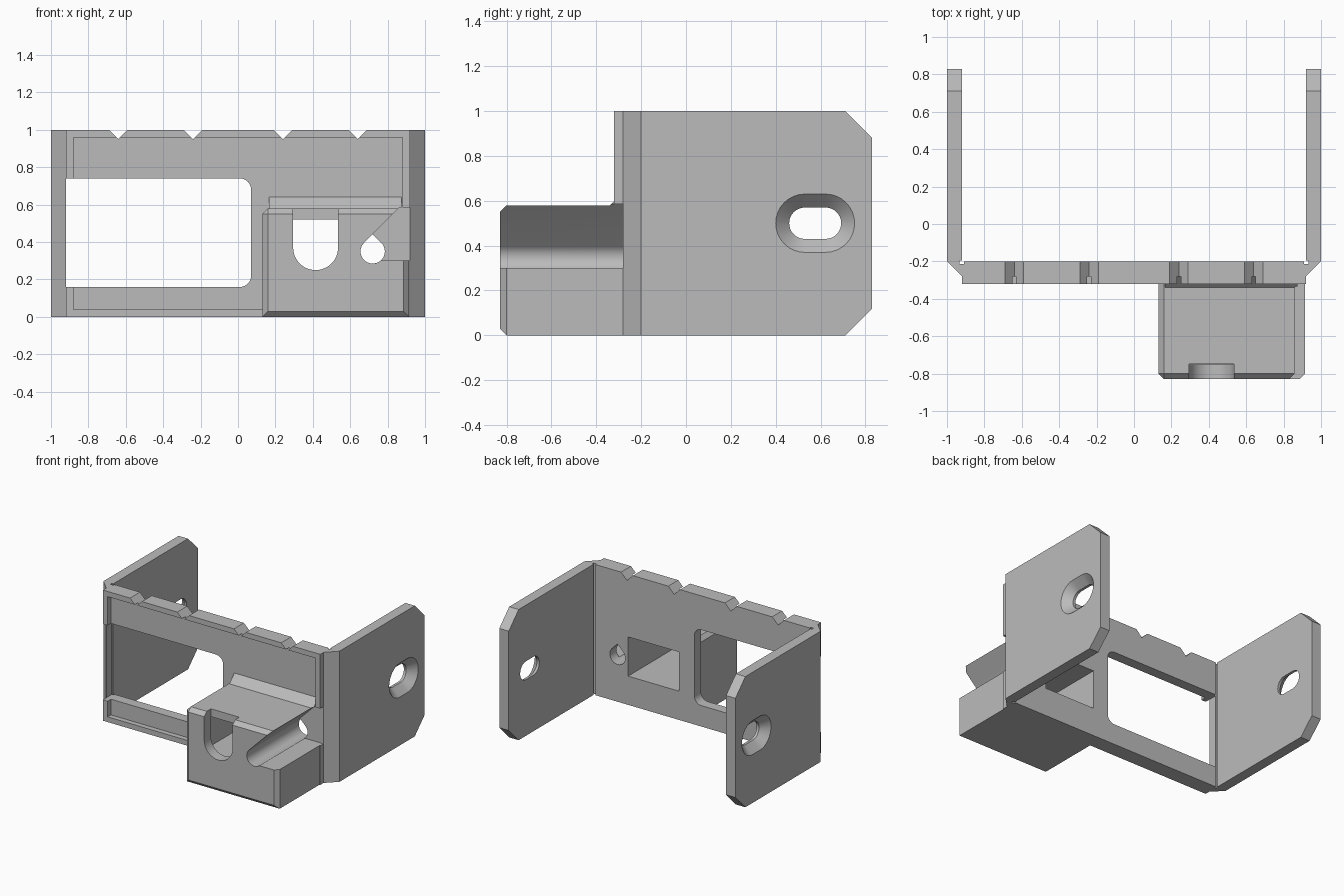
import bpy, bmesh, math

cube = bpy.data.objects.get("Cube")
if cube:
    bpy.data.objects.remove(cube, do_unlink=True)

grey = bpy.data.materials.new("mid_grey")
grey.use_nodes = True
COLOUR = (0.5, 0.5, 0.5, 1)
grey.diffuse_color = COLOUR
grey.node_tree.nodes["Principled BSDF"].inputs["Base Color"].default_value = COLOUR


def arc(cx, cy, r, start, end, n=16):
    """Points on a circular arc, angles in degrees."""
    angles = [math.radians(start + (end - start) * i / n) for i in range(n + 1)]
    return [(cx + r * math.cos(a), cy + r * math.sin(a)) for a in angles]


def loft(name, axis, rings):
    """Closed solid through (position, outline) rings along an axis."""
    place = {"x": lambda p, u, v: (p, u, v),
             "y": lambda p, u, v: (u, p, v),
             "z": lambda p, u, v: (u, v, p)}[axis]
    bm = bmesh.new()
    loops = [[bm.verts.new(place(p, u, v)) for u, v in pts] for p, pts in rings]
    bm.faces.new(loops[0])
    bm.faces.new(loops[-1])
    for a, b in zip(loops, loops[1:]):
        for i in range(len(a)):
            j = (i + 1) % len(a)
            bm.faces.new((a[i], a[j], b[j], b[i]))
    bmesh.ops.recalc_face_normals(bm, faces=bm.faces)
    mesh = bpy.data.meshes.new(name)
    bm.to_mesh(mesh)
    bm.free()
    mesh.materials.append(grey)
    obj = bpy.data.objects.new(name, mesh)
    bpy.context.collection.objects.link(obj)
    return obj


def prism(name, axis, start, end, pts):
    return loft(name, axis, [(start, pts), (end, pts)])


def rect(u0, u1, v0, v1):
    return [(u0, v0), (u1, v0), (u1, v1), (u0, v1)]


def combine(target, tool, operation="DIFFERENCE"):
    """Apply an exact boolean and discard the tool."""
    mod = target.modifiers.new("boolean", "BOOLEAN")
    mod.operation, mod.solver, mod.object = operation, "EXACT", tool
    bpy.context.view_layer.update()
    graph = bpy.context.evaluated_depsgraph_get()
    mesh = bpy.data.meshes.new_from_object(target.evaluated_get(graph))
    target.modifiers.clear()
    target.data = mesh
    bpy.data.objects.remove(tool, do_unlink=True)


# U-shaped frame: front plate, chamfered corners and two side walls
half = [(0.92, -0.32), (0.92, -0.28), (1, -0.2), (1, 0.83), (0.92, 0.83), (0.92, -0.2)]
frame = prism("bracket_frame", "z", 0, 1, half + [(-x, y) for x, y in reversed(half)])

# Shallow front recess that leaves a rim
combine(frame, prism("recess", "y", -0.4, -0.28, rect(-0.88, 0.88, 0.04, 0.96)))

# Cut rear corners of the walls
for z, s in ((0, 1), (1, -1)):
    corner = [(0.71, z), (0.71, z - s * 0.1), (0.95, z - s * 0.1), (0.95, z + s * 0.24)]
    combine(frame, prism("corner", "x", -1.1, 1.1, corner))


def stadium(r):
    return arc(0.622, 0.5, r, -90, 90) + arc(0.53, 0.5, r, 90, 270)


# Countersunk slots and fold grooves on both sides
for side in (-1, 1):
    combine(frame, loft("slot", "x", [(side * 1.01, stadium(0.14)),
                                      (side * 0.94, stadium(0.07)),
                                      (side * 0.85, stadium(0.07))]))
    u = sorted((side * 0.908, side * 0.932))
    combine(frame, prism("groove", "z", -0.1, 1.1, rect(*u, -0.213, -0.195)))

# V notches along the top edge
for x in (-0.64, -0.24, 0.24, 0.64):
    notch = [(x, 0.95), (x + 0.07, 1.02), (x - 0.07, 1.02)]
    combine(frame, prism("notch", "y", -0.4, -0.19, notch))

# Large window with rounded inner corners
window = ([(-0.92, 0.74), (-0.92, 0.16)] + arc(0.01, 0.22, 0.06, -90, 0, 8)
          + arc(0.01, 0.68, 0.06, 0, 90, 8))
combine(frame, prism("window", "y", -0.4, -0.19, window))

# Housing block, bevelled round its front and along its top right-hand edge
block = prism("housing", "y", -0.83, -0.25, rect(0.13, 0.914, 0, 0.58))
bm = bmesh.new()
bm.from_mesh(block.data)
edges = [e for e in bm.edges if all(v.co.y < -0.8 for v in e.verts)
         or all(v.co.x < 0.2 and v.co.z > 0.5 for v in e.verts)]
bmesh.ops.bevel(bm, geom=edges, offset=0.03, segments=1, affect="EDGES")
bm.to_mesh(block.data)
bm.free()
combine(frame, block, "UNION")

# Sloped fillet between housing and plate
fillet = [(-0.34, 0.57), (-0.34, 0.58), (-0.28, 0.64), (-0.26, 0.64), (-0.26, 0.57)]
combine(frame, prism("fillet", "x", 0.165, 0.875, fillet), "UNION")

# Housing cavity, open to the rear, and U-shaped front opening
combine(frame, prism("cavity", "y", -0.75, -0.1, rect(0.2, 0.63, 0.22, 0.52)))
opening = [(0.535, 0.7), (0.295, 0.7)] + arc(0.415, 0.37, 0.12, 180, 360, 24)
combine(frame, prism("opening", "y", -0.9, -0.749, opening))

# Side channel with a slanted roof, and teardrop hole through the plate
cx, cz, r = 0.72, 0.35, 0.065
channel = arc(cx, cz, r, -50, -225, 24) + [(0.863, 0.585), (1.1, 0.585), (1.1, 0.3)]
combine(frame, prism("channel", "y", -0.9, -0.28, channel))
teardrop = arc(cx, cz, r, 45, -225, 32) + [(cx, cz + r * math.sqrt(2))]
combine(frame, prism("teardrop", "y", -0.4, -0.1, teardrop))

# Smooth the curved walls while keeping hard edges
bpy.ops.object.select_all(action="DESELECT")
frame.select_set(True)
bpy.context.view_layer.objects.active = frame
bpy.ops.object.shade_smooth_by_angle(angle=math.radians(25))
